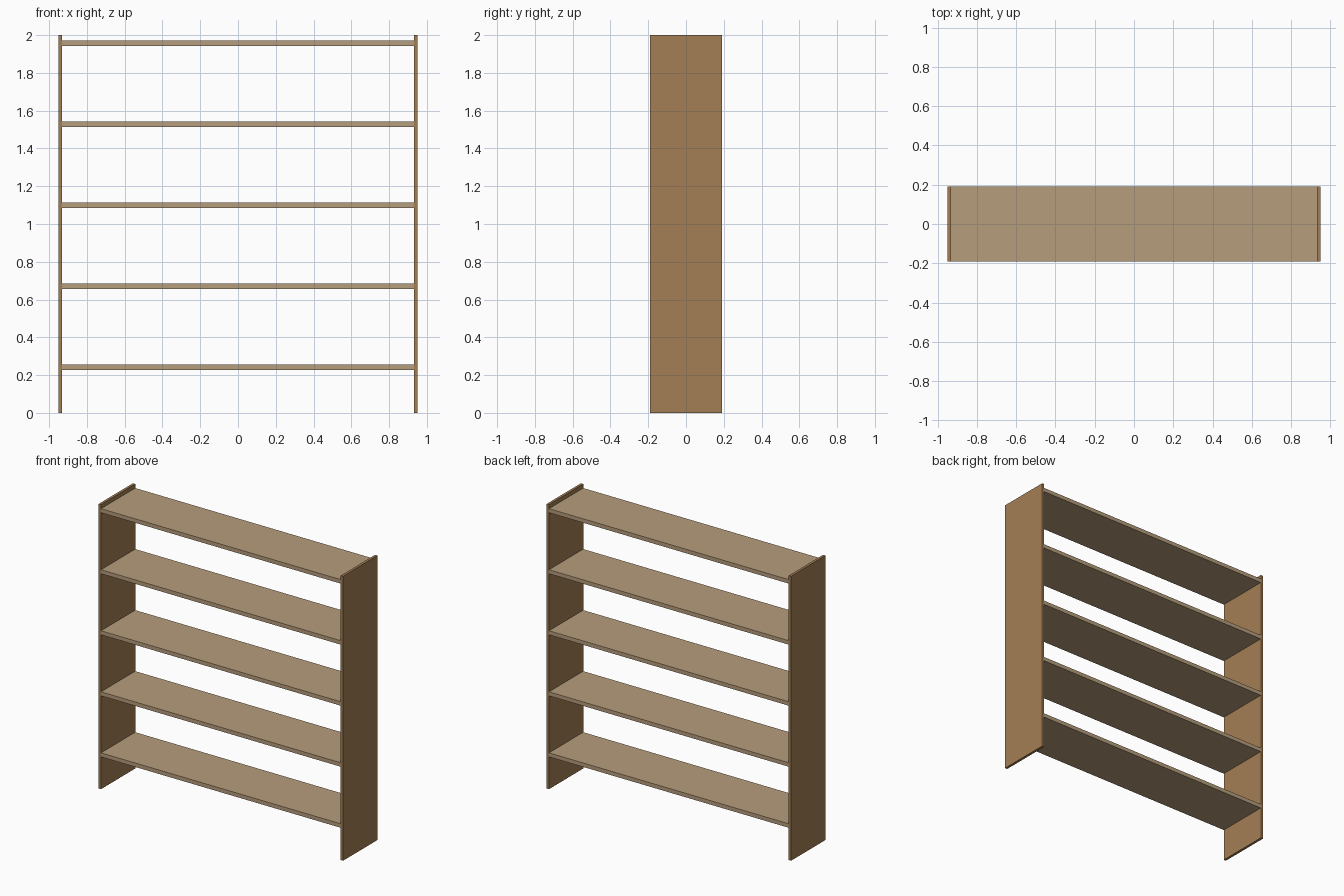
import bpy

if "Cube" in bpy.data.objects:
    bpy.data.objects.remove(bpy.data.objects["Cube"])

WIDTH, DEPTH, HEIGHT = 1.9, 0.38, 2.0
SIDE_T, SHELF_T = 0.018, 0.028


def material(name, color):
    m = bpy.data.materials.new(name)
    m.diffuse_color = color
    m.use_nodes = True
    m.node_tree.nodes["Principled BSDF"].inputs["Base Color"].default_value = m.diffuse_color
    return m


side_wood = material("side_wood", (0.37, 0.21, 0.09, 1))
shelf_wood = material("shelf_wood", (0.47, 0.34, 0.20, 1))


def board(name, size, location, mat):
    bpy.ops.mesh.primitive_cube_add(size=1, location=location)
    ob = bpy.context.object
    ob.name = name
    ob.scale = size
    bpy.ops.object.transform_apply(location=False, rotation=False, scale=True)
    ob.data.materials.append(mat)


# Upright side panels
for name, s in (("left_side_panel", -1), ("right_side_panel", 1)):
    board(name, (SIDE_T, DEPTH, HEIGHT),
          (s * (WIDTH - SIDE_T) / 2, 0, HEIGHT / 2), side_wood)

# Five evenly spaced shelves between the panels
for i in range(5):
    board(f"shelf_{i + 1}", (WIDTH - 2 * SIDE_T, DEPTH, SHELF_T),
          (0, 0, 0.241 + i * 0.429), shelf_wood)
